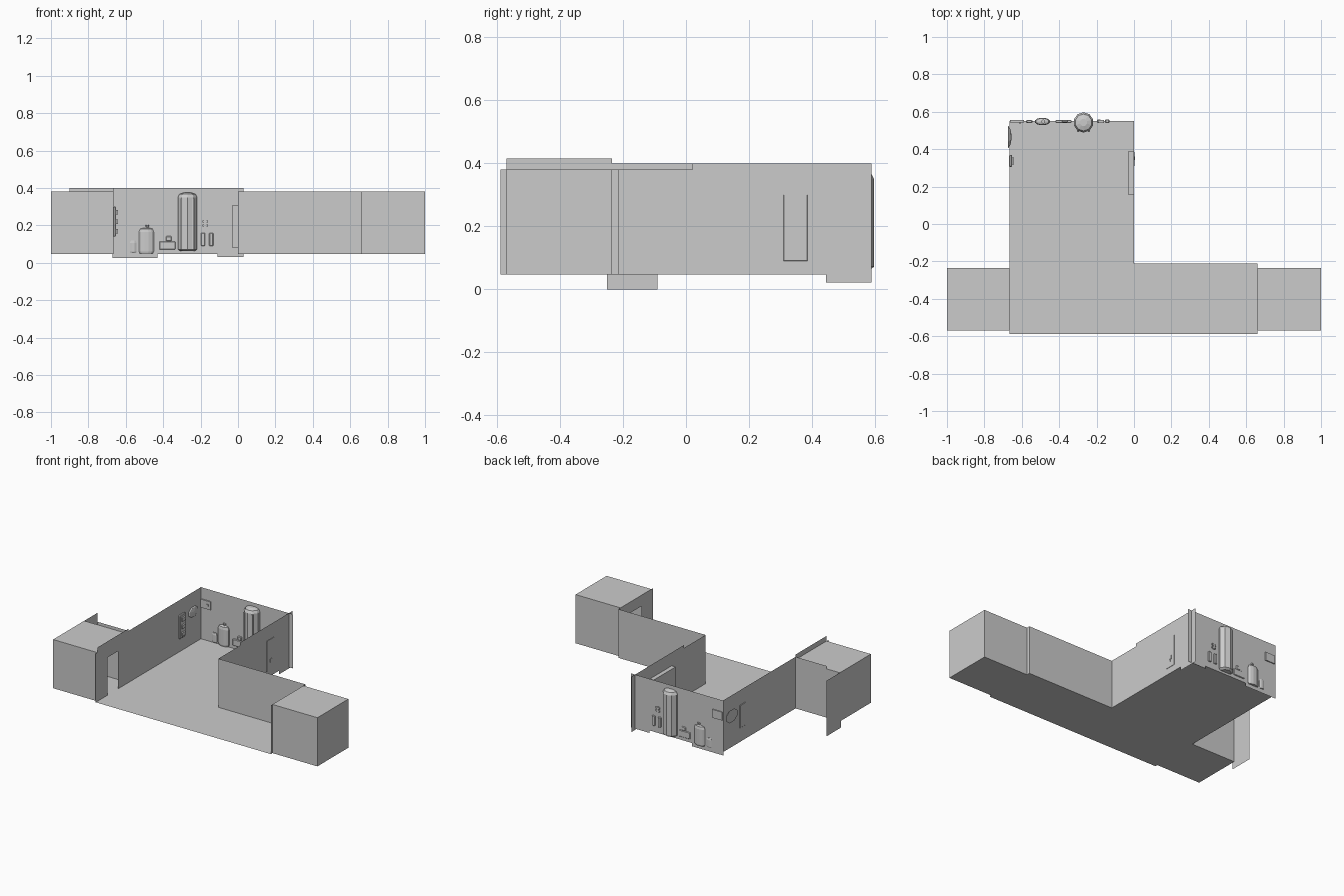
import bpy, bmesh, math
from mathutils import Matrix

if "Cube" in bpy.data.objects:
    bpy.data.objects.remove(bpy.data.objects["Cube"])

grey = bpy.data.materials.new("plain grey")
grey.use_nodes = True
COLOUR = (0.6, 0.6, 0.6, 1)
grey.diffuse_color = COLOUR
grey.node_tree.nodes["Principled BSDF"].inputs["Base Color"].default_value = COLOUR


def finish(name, bm):
    mesh = bpy.data.meshes.new(name)
    bm.to_mesh(mesh)
    bm.free()
    mesh.materials.append(grey)
    obj = bpy.data.objects.new(name, mesh)
    bpy.context.collection.objects.link(obj)
    return obj


def sheet(name, points):
    """Single flat polygon."""
    bm = bmesh.new()
    bm.faces.new([bm.verts.new(p) for p in points])
    return finish(name, bm)


def wall_x(name, x, outline):
    return sheet(name, [(x, y, z) for y, z in outline])


def wall_y(name, y, outline):
    return sheet(name, [(x, y, z) for x, z in outline])


def rect(a0, a1, z0, z1):
    return [(a0, z0), (a1, z0), (a1, z1), (a0, z1)]


def box(name, x0, x1, y0, y1, z0, z1, bevel=0, open_side=0):
    bm = bmesh.new()
    bmesh.ops.create_cube(bm, size=1)
    bmesh.ops.scale(bm, vec=(x1 - x0, y1 - y0, z1 - z0), verts=bm.verts)
    bmesh.ops.translate(bm, vec=((x0 + x1) / 2, (y0 + y1) / 2, (z0 + z1) / 2), verts=bm.verts)
    if bevel:
        bmesh.ops.bevel(bm, geom=bm.edges[:], offset=bevel, segments=1, affect='EDGES')
    if open_side:
        bm.normal_update()
        gone = [f for f in bm.faces if f.normal.x * open_side > 0.9]
        bmesh.ops.delete(bm, geom=gone, context='FACES_ONLY')
    return finish(name, bm)


def lathe(name, x, y, profile, sides, flat=1):
    """Turned body from (radius, z) points, flattened in depth."""
    bm = bmesh.new()
    rings = []
    for r, z in profile:
        ring = []
        for i in range(sides):
            a = 2 * math.pi * (i + 0.5) / sides
            ring.append(bm.verts.new((x + r * math.cos(a), y + flat * r * math.sin(a), z)))
        rings.append(ring)
    for low, high in zip(rings, rings[1:]):
        for i in range(sides):
            j = (i + 1) % sides
            bm.faces.new((low[i], low[j], high[j], high[i]))
    bm.faces.new(rings[0][::-1])
    bm.faces.new(rings[-1])
    return finish(name, bm)


FLOOR, TOP, HIGH = 0.047, 0.38, 0.4
LEFT, BACK, FRONT, NORTH = -0.665, 0.55, -0.588, -0.212
END = 0.66

# L-shaped floor
sheet("floor", [(LEFT, FRONT, FLOOR), (END, FRONT, FLOOR), (END, NORTH, FLOOR),
                (0, NORTH, FLOOR), (0, BACK, FLOOR), (LEFT, BACK, FLOOR)])

# Room and corridor walls
wall_y("back_wall", BACK, [(-0.67, 0.025), (-0.43, 0.025), (-0.43, FLOOR), (-0.11, FLOOR),
                           (-0.11, 0.03), (0.03, 0.03), (0.03, HIGH), (-0.67, HIGH)])
wall_x("inner_side_wall", 0, [(NORTH, FLOOR), (0.445, FLOOR), (0.445, 0.022), (0.588, 0.022),
                              (0.588, HIGH), (0.02, HIGH), (0.02, TOP), (NORTH, TOP)])
wall_x("outer_side_wall", LEFT, rect(-0.235, BACK, FLOOR, HIGH))
wall_y("corridor_wall", NORTH, rect(0, END, FLOOR, TOP))


# End walls with doorways, and the closed rooms behind them
def door_wall(name, x, y0, y1, top):
    wall_x(name, x, [(y0, FLOOR), (-0.46, FLOOR), (-0.46, 0.305), (-0.35, 0.305),
                     (-0.35, FLOOR), (y1, FLOOR), (y1, top), (y0, top)])


door_wall("right_end_wall", LEFT, -0.57, -0.235, 0.415)
wall_x("right_end_wall_edge", LEFT, rect(FRONT, -0.57, FLOOR, TOP))
door_wall("left_end_wall", END, FRONT, NORTH, TOP)
box("right_end_room", -1, LEFT, -0.57, -0.235, FLOOR, TOP, open_side=1)
box("left_end_room", END, 1, -0.57, -0.235, FLOOR, TOP, open_side=-1)

# Loose wall panels around the right end room
wall_y("end_room_side_panel", -0.234, rect(-0.9, LEFT, FLOOR, HIGH))
wall_x("end_room_flap", -0.9995, rect(-0.25, -0.09, 0, TOP))

# Tall column half sunk in the back wall
lathe("tall_column", -0.27, 0.543, [(0.04, 0.062), (0.054, 0.072), (0.054, 0.35),
                                    (0.045, 0.367), (0.02, 0.375)], 10)
for x in (-0.3, -0.24):
    box("column_rib", x - 0.005, x + 0.005, 0.492, 0.502, 0.075, 0.345)

# Storage tank with valve, and a small canister
lathe("storage_tank", -0.49, 0.548, [(0.036, 0.05), (0.041, 0.06), (0.041, 0.165),
                                     (0.034, 0.182), (0.012, 0.187)], 12, 0.5)
lathe("tank_valve", -0.485, 0.548, [(0.006, 0.185), (0.006, 0.195), (0.011, 0.195),
                                    (0.011, 0.202)], 8)
lathe("small_canister", -0.56, 0.548, [(0.016, 0.053), (0.02, 0.06), (0.02, 0.105),
                                       (0.014, 0.118)], 8, 0.5)

# Low equipment box with a knob
box("equipment_box", -0.42, -0.335, 0.54, 0.556, 0.07, 0.115, bevel=0.003)
box("equipment_knob", -0.385, -0.355, 0.542, 0.556, 0.115, 0.143, bevel=0.004)

# Gauges and valve on the back wall
for x in (-0.187, -0.143):
    box("wall_gauge", x - 0.011, x + 0.011, 0.54, 0.558, 0.09, 0.16, bevel=0.003)
for z in (0.2, 0.22):
    box("valve_bar", -0.19, -0.16, 0.541, 0.557, z - 0.005, z + 0.005)
box("valve_stem", -0.181, -0.169, 0.543, 0.556, 0.19, 0.228)

# Notice panel with a button
box("notice_panel", -0.662, -0.588, 0.542, 0.557, 0.265, 0.322)
box("notice_button", -0.616, -0.604, 0.537, 0.543, 0.289, 0.301)

# Fittings on the outer side wall
box("wall_fitting", LEFT - 0.003, -0.652, 0.305, 0.37, 0.14, 0.3, bevel=0.004)
for z in (0.17, 0.22, 0.27):
    box("fitting_switch", -0.653, -0.642, 0.318, 0.355, z - 0.012, z + 0.012)
crest = lathe("wall_bracket", 0, 0, [(0.065, -0.008), (0.045, 0.005), (0.012, 0.01)], 8)
crest.matrix_world = (Matrix.Translation((LEFT, 0.465, 0.265))
                      @ Matrix.Rotation(math.pi / 2, 4, 'Y') @ Matrix.Diagonal((0.7, 1, 1, 1)))

# Sliding door panel on the inner side wall, with its handle
box("sliding_door", -0.03, -0.001, 0.155, 0.39, 0.08, 0.31)
box("door_control", -0.001, 0.002, 0.31, 0.385, 0.09, 0.3, bevel=0.001)
box("door_handle", 0.002, 0.006, 0.343, 0.362, 0.142, 0.166)
box("door_handle_stem", 0.002, 0.005, 0.346, 0.351, 0.128, 0.142)
